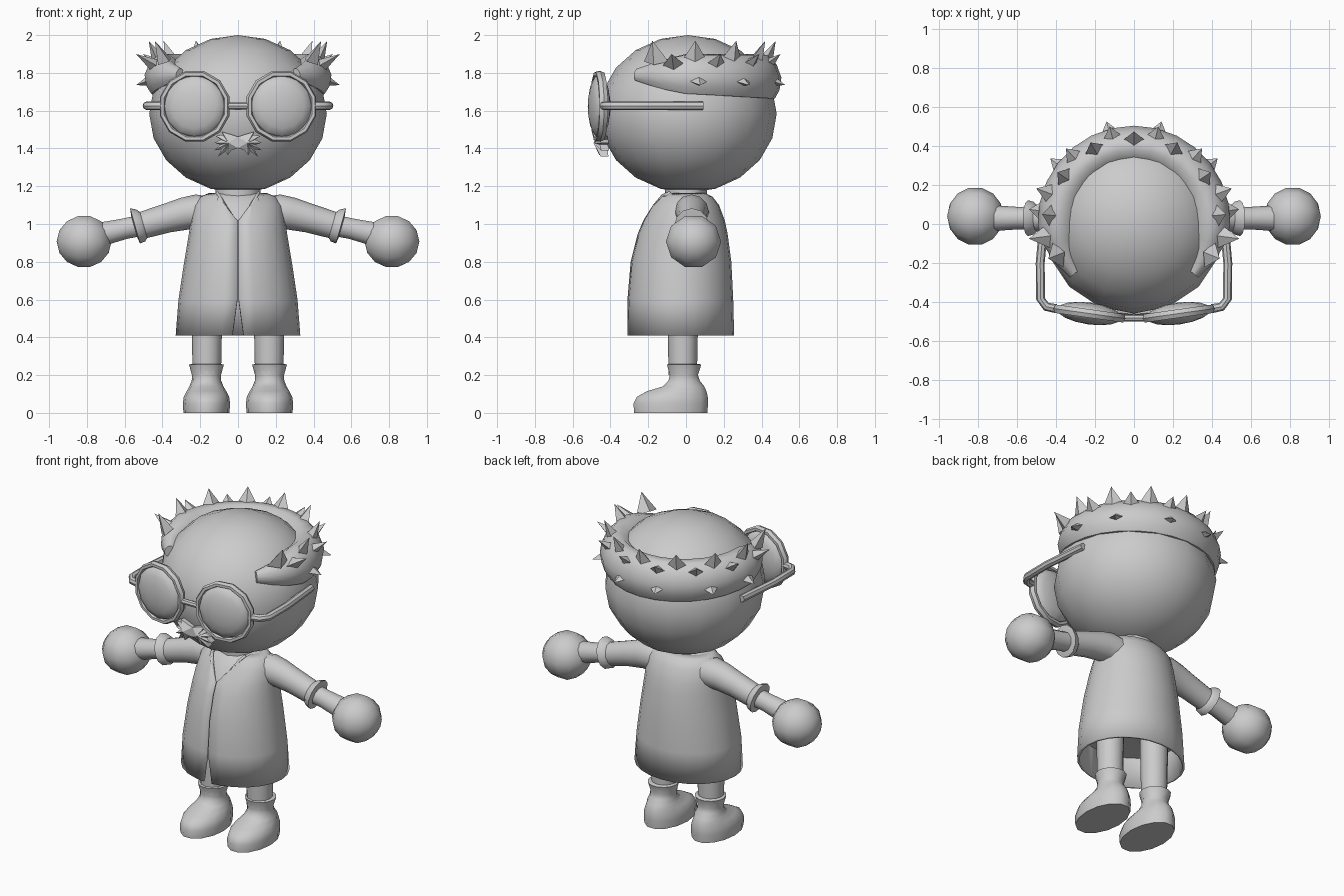
import bpy, bmesh, math
from math import sin, cos, pi, radians
from mathutils import Vector, Matrix

if "Cube" in bpy.data.objects:
    bpy.data.objects.remove(bpy.data.objects["Cube"])

grey = bpy.data.materials.new("plain grey")
grey.use_nodes = True
COL = (0.6, 0.6, 0.6, 1)
grey.diffuse_color = COL
grey.node_tree.nodes["Principled BSDF"].inputs["Base Color"].default_value = COL
made = []
X, Y, Z = Vector((1, 0, 0)), Vector((0, 1, 0)), Vector((0, 0, 1))


def finish(name, bm, smooth=40, fix=True):
    if fix:
        bmesh.ops.recalc_face_normals(bm, faces=bm.faces[:])
    me = bpy.data.meshes.new(name)
    bm.to_mesh(me)
    bm.free()
    me.materials.append(grey)
    ob = bpy.data.objects.new(name, me)
    bpy.context.collection.objects.link(ob)
    made.append((ob, smooth))
    return ob


def ring(c, a, b, n=12, u=X, v=Y):
    c = Vector(c)
    return [c + u * a * cos(2 * pi * i / n) + v * b * sin(2 * pi * i / n) for i in range(n)]


def loft(name, rings, closed=True, caps=True, smooth=40, fix=True):
    bm = bmesh.new()
    rows = [[bm.verts.new(p) for p in r] for r in rings]
    n = len(rows[0])
    for lo, hi in zip(rows, rows[1:]):
        for i in range(n if closed else n - 1):
            j = (i + 1) % n
            bm.faces.new((lo[i], lo[j], hi[j], hi[i]))
    if caps:
        bm.faces.new(rows[0][::-1])
        bm.faces.new(rows[-1])
    return finish(name, bm, smooth, fix)


def tube(name, pts, r, n=8):
    # sweep a round section along a path lying in a horizontal plane
    pts = [Vector(p) for p in pts]
    rings = []
    for i, p in enumerate(pts):
        d = (pts[min(i + 1, len(pts) - 1)] - pts[max(i - 1, 0)]).normalized()
        rings.append(ring(p, r, r, n, d.cross(Z), Z))
    return loft(name, rings)


def ball(name, c, radii, seg, rows, rot=Matrix()):
    bm = bmesh.new()
    m = Matrix.Translation(c) @ rot @ Matrix.Diagonal((*radii, 1))
    bmesh.ops.create_uvsphere(bm, u_segments=seg, v_segments=rows, radius=1, matrix=m)
    return finish(name, bm, 60)


# Head and neck
ball("head", (0, 0.01, 1.583), (0.47, 0.47, 0.417), 16, 10)
loft("neck", [ring((0, 0, z), 0.12, 0.11) for z in (1.08, 1.22)])

# Coat: height, half width, front, back, half opening
COAT = [(0.41, 0.33, -0.31, 0.255, 0.03), (0.6, 0.315, -0.31, 0.25, 0.004),
        (0.8, 0.285, -0.293, 0.24, 0.004), (0.95, 0.26, -0.255, 0.22, 0.004),
        (1.02, 0.25, -0.225, 0.205, 0.004), (1.1, 0.235, -0.175, 0.175, 0.07),
        (1.145, 0.2, -0.13, 0.14, 0.105), (1.165, 0.15, -0.09, 0.1, 0.12)]


def coat_ring(row, opening=True, inset=0.0, n=24):
    z, hx, front, back, gap = row
    pts = []
    for i in range(n + 1 if opening else n):
        a = 2 * pi * i / n - pi / 2
        x = (hx - inset) * cos(a)
        y = (front + back) / 2 + ((back - front) / 2 - inset) * sin(a)
        if opening and sin(a) < 0:
            x = max(x, gap) if i < n / 2 else min(x, -gap)
        pts.append(Vector((x, y, z)))
    return pts


coat = loft("coat", [coat_ring(r) for r in COAT], closed=False, caps=False, fix=False)
shell = coat.modifiers.new("cloth", "SOLIDIFY")
shell.thickness, shell.offset = 0.015, -1
loft("shirt", [coat_ring(r, False, 0.012) for r in COAT[1:]])

for s, side in ((1, "left"), (-1, "right")):
    # Sleeve with flared cuff, wrist and hand
    axis = Vector((s * 0.96, 0, -0.27))
    up = Vector((s * 0.27, 0, 0.96))
    SLEEVE = [(0.12, 1.05, 0.1), (0.2, 1.065, 0.095), (0.28, 1.055, 0.087), (0.38, 1.03, 0.077),
              (0.5, 0.995, 0.072), (0.515, 0.992, 0.088), (0.545, 0.99, 0.097), (0.55, 0.988, 0.06)]
    loft(side + "_sleeve", [ring((s * x, 0.03, z), r * 0.95, r, 12, Y, up) for x, z, r in SLEEVE])
    loft(side + "_wrist", [ring((s * x, 0.03, z), r, r, 10, Y, up)
                           for x, z, r in ((0.5, 0.995, 0.06), (0.6, 0.975, 0.058), (0.75, 0.94, 0.068))])
    ball(side + "_hand", (s * 0.815, 0.04, 0.907), (0.145, 0.15, 0.145), 10, 7,
         Matrix.Rotation(radians(90), 4, "Y"))

    # Trouser leg and boot
    loft(side + "_leg", [ring((s * 0.165, -0.017, z), r, r) for z, r in ((0.2, 0.075), (0.68, 0.085))])
    BOOT = [(0.0, 0.122, -0.28, 0.118), (0.05, 0.125, -0.283, 0.122), (0.085, 0.12, -0.265, 0.12),
            (0.115, 0.105, -0.21, 0.112), (0.14, 0.09, -0.125, 0.1), (0.17, 0.078, -0.095, 0.075),
            (0.2, 0.077, -0.088, 0.065), (0.255, 0.092, -0.103, 0.083), (0.26, 0.075, -0.09, 0.07)]
    loft(side + "_boot", [ring((s * 0.167, (f + b) / 2, z), w, (b - f) / 2, 14) for z, w, f, b in BOOT])

    # Spectacle rim, domed lens and temple
    turn = Matrix.Rotation(radians(8 * s), 4, "Z")
    centre = Vector((s * 0.229, -0.46, 1.623))
    u, v = turn @ X, turn @ Y
    bm = bmesh.new()
    N, M = 12, 6
    grid = []
    for i in range(N):
        a = 2 * pi * (i + 0.5) / N
        d = u * cos(a) + Z * sin(a)
        grid.append([bm.verts.new(p) for p in ring(centre + d * 0.176, 0.017, 0.025, M, d, v)])
    for i in range(N):
        for j in range(M):
            p, q, k = grid[i], grid[(i + 1) % N], (j + 1) % M
            bm.faces.new((p[j], q[j], q[k], p[k]))
    finish(side + "_rim", bm)
    ball(side + "_lens", centre, (0.168, 0.168, 0.056), 12, 8, turn @ Matrix.Rotation(pi / 2, 4, "X"))
    tube(side + "_temple", [(s * x, y, 1.626) for x, y in
                            ((0.4, -0.435), (0.45, -0.425), (0.48, -0.385), (0.482, -0.2), (0.455, 0.09))], 0.023)

tube("bridge", [(-0.06, -0.483, 1.625), (0.06, -0.483, 1.625)], 0.018)

# Moustache: a jagged outline with a raised middle
HALF = [(0, 1.462), (0.03, 1.472), (0.085, 1.488), (0.08, 1.472), (0.12, 1.466), (0.09, 1.447),
        (0.125, 1.43), (0.092, 1.42), (0.125, 1.39), (0.088, 1.395), (0.105, 1.358), (0.065, 1.385),
        (0.055, 1.365), (0.035, 1.39), (0, 1.402)]
outline = HALF + [(-x, z) for x, z in HALF[-2:0:-1]]
bm = bmesh.new()
front, back = [[bm.verts.new((x, y + 0.8 * x * x, z)) for x, z in outline] for y in (-0.462, -0.42)]
peak = [bm.verts.new((x, -0.49, 1.43)) for x in (0.05, -0.05)]
n, h = len(outline), len(HALF)
for i in range(n):
    j = (i + 1) % n
    bm.faces.new((front[i], front[j], back[j], back[i]))
    bm.faces.new((front[j], front[i], peak[0 if i < h - 1 else 1]))
bm.faces.new((front[0], peak[0], front[h - 1], peak[1]))
bm.faces.new(back)
finish("moustache", bm, 25)

# Hair: a thick roll round the back of the head, tapering at both ends
SECTION = [(0.33, 1.87), (0.37, 1.9), (0.425, 1.895), (0.47, 1.85), (0.495, 1.79), (0.485, 1.73),
           (0.46, 1.69), (0.39, 1.69)]
MID = Vector((0.41, 1.79))
rings = []
STEPS = 20
for i in range(STEPS + 1):
    t = i / STEPS
    a = radians(-41 + 262 * t)
    k = min(1, 0.3 + 5 * min(t, 1 - t))
    sag = -0.025 * max(0, sin(a))
    pts = []
    for r, z in SECTION:
        r, z = MID.lerp(Vector((r, z)), k)
        pts.append(Vector((r * cos(a), 0.01 + r * sin(a), z + sag * (1.9 - z) / 0.2)))
    rings.append(pts)
loft("hair_roll", rings, smooth=50)


def spike(bm, deg, base, tip, width):
    # four sided tuft: base and tip given as radius and height
    a = radians(deg)
    out, across = Vector((cos(a), sin(a), 0)), Vector((-sin(a), cos(a), 0))
    b, t = out * base[0] + Z * base[1], out * tip[0] + Z * tip[1]
    side = across.cross((t - b).normalized())
    corners = [bm.verts.new(p) for p in ring(b, width, 0.04, 4, across, side)]
    top = bm.verts.new(t)
    for i in range(4):
        bm.faces.new((corners[i], corners[(i + 1) % 4], top))
    bm.faces.new(corners)


bm = bmesh.new()
for i in range(17):
    deg = -22 + 224 * i / 16
    if i % 2:
        spike(bm, deg, (0.43, 1.83), (0.545 - 0.03 * max(0, sin(radians(deg))), 1.9), 0.07)
    else:
        spike(bm, deg, (0.42, 1.86), (0.475, 1.97), 0.07)
for deg in (8, 38, 75, 105, 142, 172):
    spike(bm, deg, (0.44, 1.77), (0.545, 1.735), 0.08)
finish("hair_spikes", bm, 20)

# Shading
for ob, angle in made:
    bpy.ops.object.select_all(action="DESELECT")
    ob.select_set(True)
    bpy.context.view_layer.objects.active = ob
    bpy.ops.object.shade_smooth_by_angle(angle=radians(angle))
